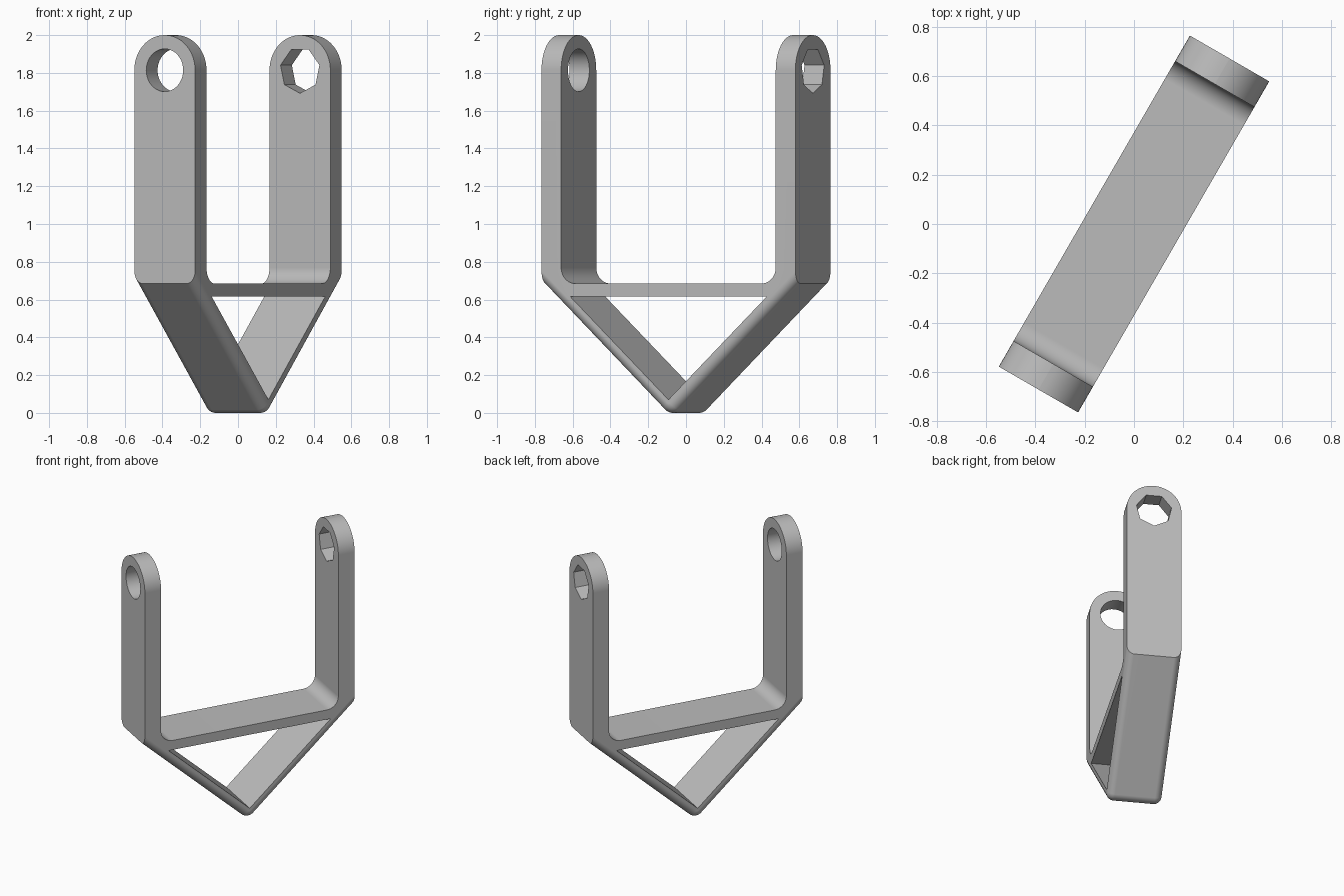
import bpy, bmesh
from math import cos, sin, pi, radians
from mathutils import Matrix, Vector

if "Cube" in bpy.data.objects:
    bpy.data.objects.remove(bpy.data.objects["Cube"], do_unlink=True)

HALF_LEN, HALF_W, ARM = 0.776, 0.186, 0.12
TOP, PIVOT = 2.0, 1.814
SHELF, BAR = 0.685, 0.07
SLOPE = radians(42.3)
TIP_R, FILLET, EDGE_R = 0.06, 0.085, 0.05


def arc(cx, cz, r, start, end, n):
    return [(cx + r * cos(start + (end - start) * i / n),
             cz + r * sin(start + (end - start) * i / n)) for i in range(n + 1)]


def prism(points, sweep):
    """Extrude a closed loop of 3D points along the sweep vector."""
    bm = bmesh.new()
    face = bm.faces.new([bm.verts.new(p) for p in points])
    new = bmesh.ops.extrude_face_region(bm, geom=[face])["geom"]
    bmesh.ops.translate(bm, vec=Vector(sweep),
                        verts=[v for v in new if isinstance(v, bmesh.types.BMVert)])
    bmesh.ops.recalc_face_normals(bm, faces=bm.faces[:])
    return bm


def to_object(bm, name):
    mesh = bpy.data.meshes.new(name)
    bm.to_mesh(mesh)
    bm.free()
    obj = bpy.data.objects.new(name, mesh)
    bpy.context.collection.objects.link(obj)
    return obj


def cut(target, cutter):
    cutter.hide_render = True
    mod = target.modifiers.new("cut", "BOOLEAN")
    mod.operation, mod.solver, mod.object = "DIFFERENCE", "EXACT", cutter
    bpy.context.view_layer.objects.active = target
    bpy.ops.object.modifier_apply(modifier=mod.name)
    bpy.data.objects.remove(cutter, do_unlink=True)


# Side outline: two arms, filleted shelf and V-shaped underside
inner = HALF_LEN - ARM
right = arc(inner - FILLET, SHELF + FILLET, FILLET, -pi / 2, 0, 10)
right += [(inner, TOP), (HALF_LEN, TOP), (HALF_LEN, SHELF)]
left = [(-x, z) for x, z in reversed(right)]
tip = arc(0, TIP_R, TIP_R, -pi / 2 + SLOPE, -pi / 2 - SLOPE, 10)
outline = right + tip + left
bm = prism([(x, -HALF_W, z) for x, z in outline], (0, 2 * HALF_W, 0))


# Round the arm tops into half circles
def long_edges(test):
    return [e for e in bm.edges if test(e) and
            abs(e.verts[0].co.y - e.verts[1].co.y) < 1e-5]


bmesh.ops.bevel(bm, geom=long_edges(lambda e: all(v.co.z > TOP - 0.001 for v in e.verts)),
                offset=HALF_W - 0.0005, segments=14, profile=0.5, affect="EDGES")


# Round the long edges of the underside
def underside(e):
    return (all(v.co.z < SHELF + 0.001 for v in e.verts)
            and any(f.normal.z < -0.3 for f in e.link_faces))


bm.normal_update()
bmesh.ops.bevel(bm, geom=long_edges(underside), offset=EDGE_R,
                segments=7, profile=0.5, affect="EDGES")
bmesh.ops.recalc_face_normals(bm, faces=bm.faces[:])
bracket = to_object(bm, "bracket")

# Triangular window below the shelf
window = [(-0.6, -1, SHELF - BAR), (0.6, -1, SHELF - BAR), (0, -1, 0.07)]
cut(bracket, to_object(prism(window, (0, 2, 0)), "window_cutter"))

# Round bolt hole in one arm, seven-sided nut hole in the other
for name, side, radius, count in (("bolt_cutter", -1, 0.113, 40),
                                  ("nut_cutter", 1, 0.122, 7)):
    ring = [(side * (inner - 0.2), y, z)
            for y, z in arc(0, PIVOT, radius, -pi / 2, 1.5 * pi, count)[:-1]]
    cut(bracket, to_object(prism(ring, (side * 0.6, 0, 0)), name))

# Turn the bracket to its diagonal stance
bracket.data.transform(Matrix.Rotation(radians(60), 4, "Z"))

# Plain grey finish
grey = bpy.data.materials.new("plain_grey")
grey.use_nodes = True
colour = (0.5, 0.5, 0.5, 1)
grey.diffuse_color = colour
grey.node_tree.nodes["Principled BSDF"].inputs["Base Color"].default_value = colour
bracket.data.materials.clear()
bracket.data.materials.append(grey)
for poly in bracket.data.polygons:
    poly.material_index = 0

# Smooth shading with crisp edges
bpy.ops.object.select_all(action="DESELECT")
bracket.select_set(True)
bpy.context.view_layer.objects.active = bracket
bpy.ops.object.shade_smooth_by_angle(angle=radians(30))
weighted = bracket.modifiers.new("even_normals", "WEIGHTED_NORMAL")
weighted.keep_sharp = True
